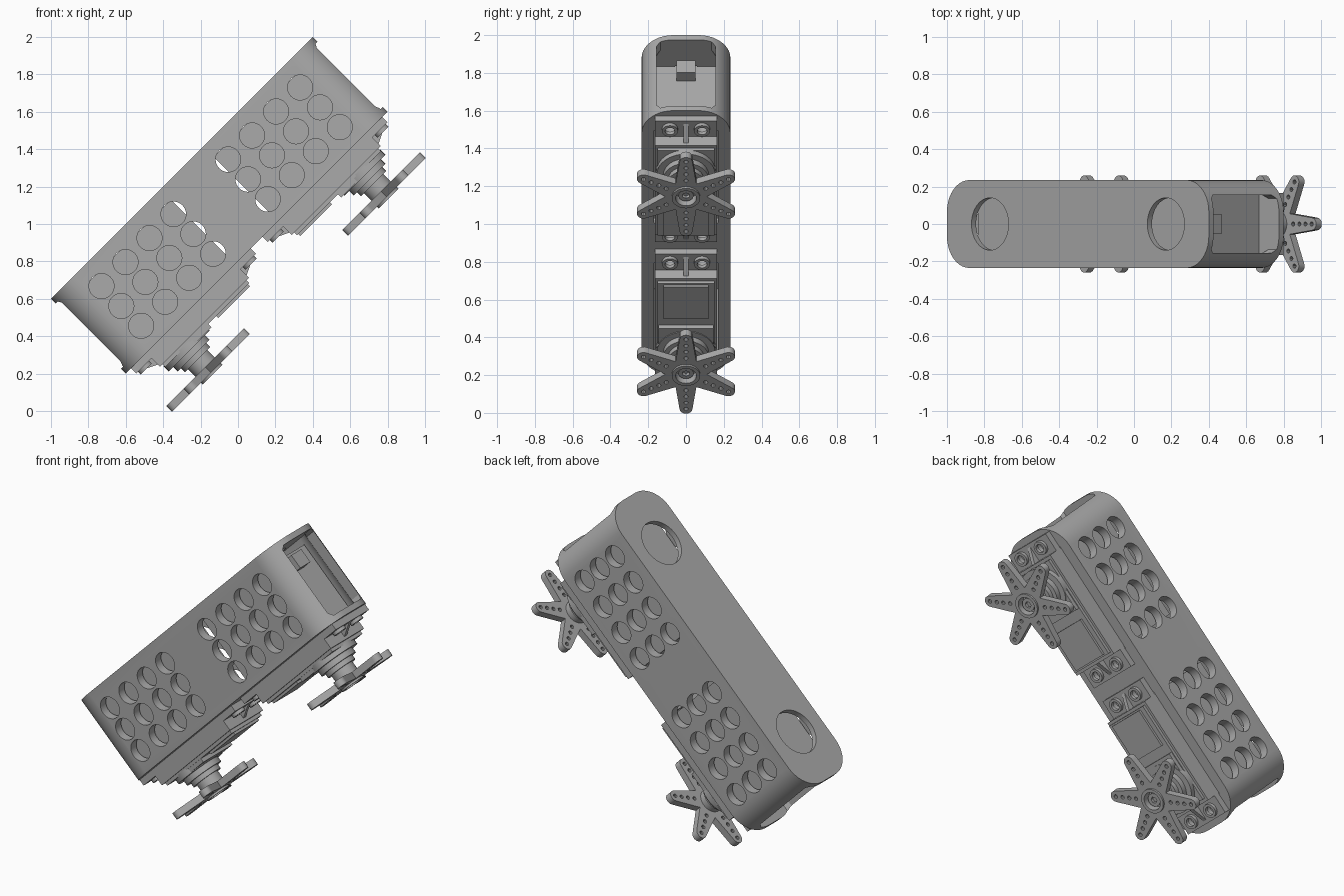
import bpy, bmesh
from math import sin, cos, pi, radians
from mathutils import Matrix, Vector

if "Cube" in bpy.data.objects:
    bpy.data.objects.remove(bpy.data.objects["Cube"])

# One grey plastic for everything
grey = bpy.data.materials.new("mid_grey")
grey.use_nodes = True
colour = (0.4, 0.4, 0.4, 1)
grey.diffuse_color = colour
grey.node_tree.nodes["Principled BSDF"].inputs["Base Color"].default_value = colour

# Local frame: u runs along the housing, v across, s is depth below the top plate
TILT = Matrix.Translation((-1, 0, 0.6)) @ Matrix.Rotation(radians(-45), 4, 'Y')
LENGTH, WIDE, DEEP = 1.98, 0.235, 0.565
MIRROR = Matrix.Translation((LENGTH, 0, 0)) @ Matrix.Scale(-1, 4, (1, 0, 0))
SHAFT = 0.325


def add_prism(bm, outline, s0, s1):
    """Extrude a (u, v) outline between two depths."""
    face = bm.faces.new([bm.verts.new((u, v, -s1)) for u, v in outline])
    new = bmesh.ops.extrude_face_region(bm, geom=[face])["geom"]
    verts = [g for g in new if isinstance(g, bmesh.types.BMVert)]
    bmesh.ops.translate(bm, verts=verts, vec=(0, 0, s1 - s0))


def rect(u0, u1, v0, v1):
    return [(u0, v0), (u1, v0), (u1, v1), (u0, v1)]


def ring(u, v, r, n=32):
    return [(u + r * cos(2 * pi * i / n), v + r * sin(2 * pi * i / n)) for i in range(n)]


def rounded(u0, u1, v, r, n=10):
    pts = []
    corners = [(u1 - r, v - r), (u0 + r, v - r), (u0 + r, r - v), (u1 - r, r - v)]
    for q, (cu, cv) in enumerate(corners):
        for i in range(n + 1):
            a = pi / 2 * (q + i / n)
            pts.append((cu + r * cos(a), cv + r * sin(a)))
    return pts


def make(name, solids, turn=None):
    """Object from a list of (outline, s0, s1) prisms."""
    bm = bmesh.new()
    for solid in solids:
        add_prism(bm, *solid)
    if turn:
        bm.transform(turn)
    bmesh.ops.recalc_face_normals(bm, faces=bm.faces)
    mesh = bpy.data.meshes.new(name)
    bm.to_mesh(mesh)
    bm.free()
    mesh.materials.append(grey)
    obj = bpy.data.objects.new(name, mesh)
    bpy.context.collection.objects.link(obj)
    return obj


def cut(obj, solids, turn=None):
    """Subtract prisms from an object and bake the result."""
    cutter = make("cutter", solids, turn)
    cutter.hide_render = True
    mod = obj.modifiers.new("cut", 'BOOLEAN')
    mod.operation, mod.solver, mod.object = 'DIFFERENCE', 'EXACT', cutter
    bpy.context.view_layer.update()
    baked = bpy.data.meshes.new_from_object(obj.evaluated_get(bpy.context.evaluated_depsgraph_get()))
    obj.modifiers.clear()
    obj.data = baked
    bpy.data.objects.remove(cutter)


def both(u):
    return (u, LENGTH - u)


# Housing: hollow rounded shell
housing = make("housing", [(rounded(0, LENGTH, WIDE, 0.17), 0, DEEP)])
cut(housing, [(rounded(0.05, LENGTH - 0.05, 0.18, 0.12), 0.035, 0.53)])
cut(housing, [(ring(u, 0, 0.14, 48), -0.1, 0.1) for u in both(SHAFT)])
# Servo openings underneath
cut(housing, [(rect(min(a, b), max(a, b), -0.17, 0.17), 0.48, 0.7)
              for a, b in zip(both(0.15), both(0.84))])
# End windows with chamfered corners
window = [(-0.155, -0.5), (-0.135, -0.53), (0.135, -0.53), (0.155, -0.5),
          (0.155, -0.055), (0.135, -0.035), (-0.135, -0.035), (-0.155, -0.055)]
end_turn = Matrix(((0, 0, 1, 0), (1, 0, 0, 0), (0, 1, 0, 0), (0, 0, 0, 1)))
cut(housing, [(window, -0.12, 0.2), (window, -LENGTH - 0.2, 0.12 - LENGTH)], end_turn)
# Lightening holes through both sides
side_turn = Matrix.Rotation(radians(90), 4, 'X')
cut(housing, [(ring(u, -0.143 - 0.15 * row, 0.067), -0.4, 0.4)
              for col in range(4) for u in both(0.239 + 0.1815 * col) for row in range(3)], side_turn)

# Servo body: case, gear cover and cable exit
servo = [
    make("servo_case", [(rect(0.155, 0.828, -0.165, 0.165), 0.08, 0.67)]),
    make("servo_cover", [(rect(0.175, 0.81, -0.15, 0.15), 0.66, 0.69)]),
    make("servo_gear_cover", [(rect(SHAFT, 0.5, -0.145, 0.145), 0.68, 0.715),
                              (ring(SHAFT, 0, 0.155), 0.68, 0.72)]),
    make("servo_cover_pad", [(rect(0.56, 0.8, -0.12, 0.12), 0.68, 0.705)]),
    make("servo_cable_exit", [(rect(0.09, 0.16, -0.05, 0.05), 0.1, 0.19)]),
    make("servo_shaft_boss", [(ring(SHAFT, 0, 0.12), 0.7, 0.755), (ring(SHAFT, 0, 0.095), 0.75, 0.785)]),
]

# Mounting flange with four holes, grommets and ribs
flange = make("servo_flange", [(rect(0.04, 0.945, -0.165, 0.165), DEEP, 0.605)])
mounts = [(u, v) for u in (0.095, 0.888) for v in (-0.085, 0.085)]
cut(flange, [(ring(u, v, 0.036, 20), 0.5, 0.7) for u, v in mounts])
grommets = make("servo_grommets", [(ring(u, v, 0.042, 20), 0.603, 0.625) for u, v in mounts])
cut(grommets, [(ring(u, v, 0.026, 20), 0.55, 0.7) for u, v in mounts])
profile_ribs = [[(0.05, -0.6), (0.16, -0.6), (0.16, -0.655)],
                [(0.935, -0.6), (0.82, -0.6), (0.82, -0.655)]]
ribs = make("servo_ribs", [(p, -0.012, 0.012) for p in profile_ribs], side_turn)
servo += [flange, grommets, ribs]

# Star horn: six tapering arms with rounded tips
star = []
for k in range(6):
    a = k * pi / 3
    for i in range(9):
        t = a - pi / 2 + pi * i / 8
        star.append((SHAFT + 0.26 * cos(a) + 0.034 * cos(t), 0.26 * sin(a) + 0.034 * sin(t)))
    a += pi / 6
    star.append((SHAFT + 0.11 * cos(a), 0.11 * sin(a)))
horn = make("horn", [(star, 0.842, 0.885)])
cut(horn, [(ring(SHAFT + r * cos(k * pi / 3), r * sin(k * pi / 3), 0.012, 10), 0.8, 0.95)
           for k in range(6) for r in (0.12, 0.167, 0.213, 0.26)] + [(ring(SHAFT, 0, 0.055), 0.8, 0.95)])
collar = make("horn_collar", [(ring(SHAFT, 0, 0.075), 0.88, 0.897)])
cut(collar, [(ring(SHAFT, 0, 0.055), 0.8, 0.95)])
hub = make("horn_hub", [(ring(SHAFT, 0, 0.073), 0.78, 0.845)])
screw = make("horn_screw", [(ring(SHAFT, 0, 0.04), 0.84, 0.878)])
cut(screw, [(ring(SHAFT, 0, 0.02, 6), 0.86, 0.95)])
servo += [horn, collar, hub, screw]

# Second servo mirrored along the housing
parts = [housing] + servo
for obj in servo:
    twin = obj.copy()
    twin.data = obj.data.copy()
    twin.data.transform(MIRROR)
    twin.data.flip_normals()
    base = obj.name
    obj.name, twin.name = "lower_" + base, "upper_" + base
    bpy.context.collection.objects.link(twin)
    parts.append(twin)

# Tilt into place and shade
for obj in parts:
    obj.matrix_world = TILT
    obj.data.shade_smooth()
    obj.data.set_sharp_from_angle(angle=radians(30))
